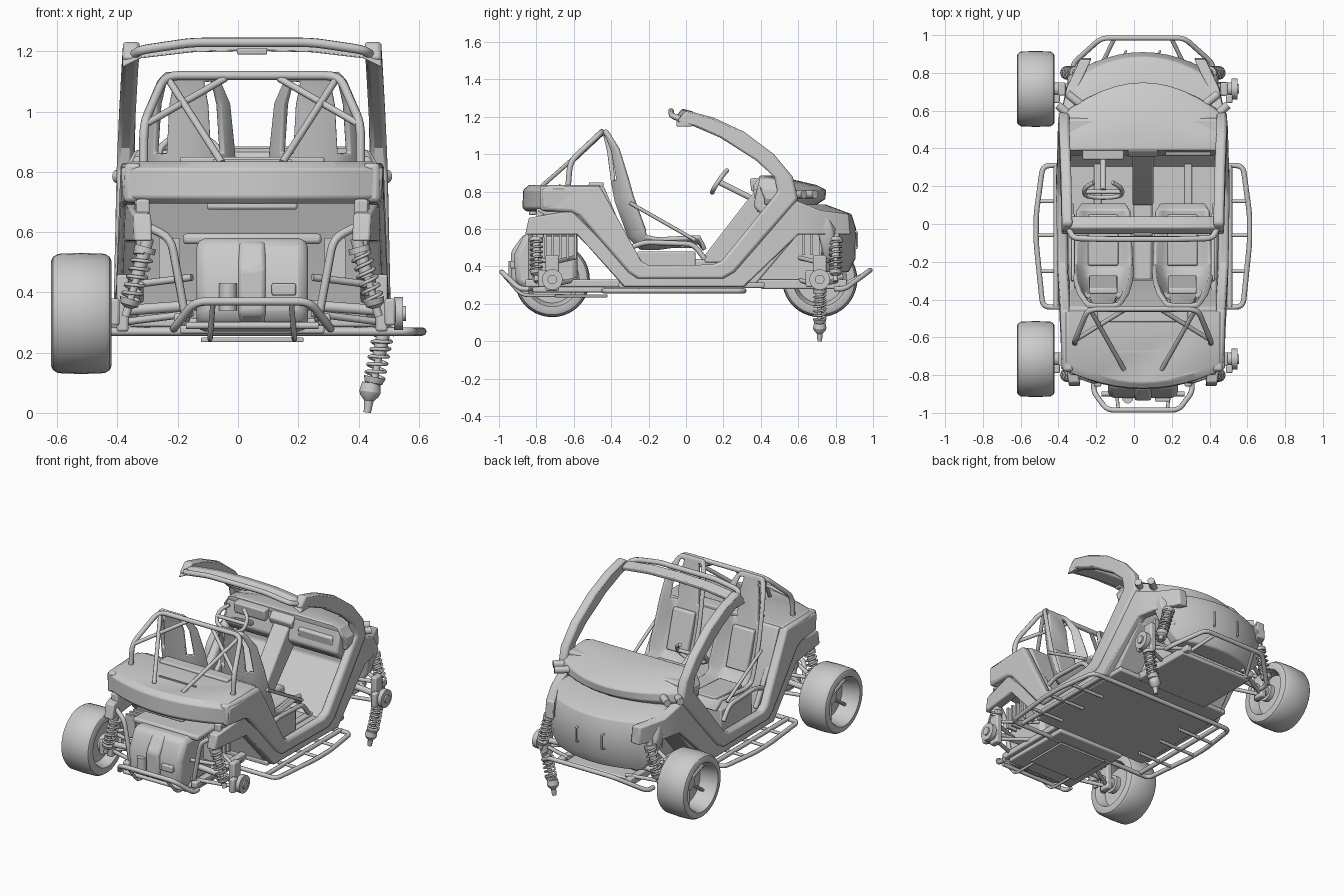
import bpy, bmesh, math
from mathutils import Vector as V

CX = 0.047  # body centre line; helpers work in offsets from it


def finish(name, bm, bevel=0, solid=0):
    bmesh.ops.remove_doubles(bm, verts=bm.verts, dist=1e-5)
    bmesh.ops.recalc_face_normals(bm, faces=bm.faces)
    me = bpy.data.meshes.new(name)
    bm.to_mesh(me)
    bm.free()
    ob = bpy.data.objects.new(name, me)
    bpy.context.collection.objects.link(ob)
    ob.location.x = CX
    if solid:
        m = ob.modifiers.new("thick", 'SOLIDIFY')
        m.thickness, m.offset = solid, 0
    if bevel:
        m = ob.modifiers.new("bevel", 'BEVEL')
        m.width, m.segments, m.angle_limit = bevel, 2, math.radians(35)
    return ob


def skin(name, rings, bevel=0, caps=True):
    bm = bmesh.new()
    R = [[bm.verts.new(p) for p in r] for r in rings]
    n = len(R[0])
    for a, b in zip(R, R[1:]):
        for i in range(n):
            bm.faces.new((a[i], a[(i + 1) % n], b[(i + 1) % n], b[i]))
    if caps:
        bm.faces.new(R[0])
        bm.faces.new(R[-1])
    return finish(name, bm, bevel)


def prism(name, pts, x0, x1, bevel=.008):
    return skin(name, [[(x, y, z) for y, z in pts] for x in (x0, x1)], bevel)


def box(name, x0, x1, y0, y1, z0, z1, bevel=.008):
    return prism(name, [(y0, z0), (y1, z0), (y1, z1), (y0, z1)], x0, x1, bevel)


def lathe(name, p0, p1, prof, n=24):
    p0, d = V(p0), (V(p1) - V(p0)).normalized()
    q = d.to_track_quat('Z', 'Y')
    return skin(name, [[p0 + q @ V((r * math.cos(k * math.tau / n), r * math.sin(k * math.tau / n), t))
                        for k in range(n)] for t, r in prof], caps=False)


def rod(name, p0, p1, r, n=14):
    L = (V(p1) - V(p0)).length
    return lathe(name, p0, p1, [(0, 0), (0, r), (L, r), (L, 0)], n)


def tube(name, pts, r=.013, fillet=.04):
    P = [V(p) for p in pts]
    out = [P[0]]
    for a, b, c in zip(P, P[1:], P[2:]):
        if not fillet:
            out.append(b)
            continue
        s = b + (a - b).normalized() * min(fillet, (a - b).length * .45)
        e = b + (c - b).normalized() * min(fillet, (c - b).length * .45)
        out += [s.lerp(b, t).lerp(b.lerp(e, t), t) for t in (0, .25, .5, .75, 1)]
    out.append(P[-1])
    cu = bpy.data.curves.new(name, 'CURVE')
    cu.dimensions, cu.bevel_depth, cu.bevel_resolution, cu.use_fill_caps = '3D', r, 2, True
    sp = cu.splines.new('POLY')
    sp.points.add(len(out) - 1)
    for q, p in zip(sp.points, out):
        q.co = (*p, 1)
    ob = bpy.data.objects.new(name, cu)
    bpy.context.collection.objects.link(ob)
    ob.location.x = CX


def plan_loft(name, secs, bevel=.008):
    # sections: z, half width, y at centre of arc, y at arc ends, back y
    rings = []
    for z, hw, yc, ys, yb in secs:
        arc = [(hw * t, ys + (yc - ys) * (1 - t * t), z) for t in [i / 6 - 1 for i in range(13)]]
        rings.append([(-hw, yb, z)] + arc + [(hw, yb, z)])
    return skin(name, rings, bevel)


def width(y, z):
    K = [(-.9, .39), (-.76, .43), (-.4, .44), (0, .45), (.55, .452), (.75, .41), (.9, .33)]
    for (a, wa), (b, wb) in zip(K, K[1:]):
        if y <= b:
            return wa + (wb - wa) * (y - a) / (b - a) - (.05 * (z - .8) if z > .8 else .02 * (z - .8))
    return K[-1][1]


def band(name, s, secs, inset, thick, bevel):
    skin(name, [[(s * (width(y, z) - d), y, z) for y, z, d in
                 ((a, b, inset), (c, e, inset), (c, e, inset + thick), (a, b, inset + thick))]
                for a, b, c, e in secs], bevel)


def shock(name, a, b):
    L = (V(b) - V(a)).length
    lathe(name + "_damper", a, b, [(0, 0), (0, .02), (.03, .02), (.03, .036), (.05, .036), (.05, .022), (L * .5, .022),
          (L * .5, .012), (L - .06, .012), (L - .06, .036), (L - .04, .03), (L - .03, .014), (L, .014), (L, 0)])
    q = (V(b) - V(a)).normalized().to_track_quat('Z', 'Y')
    tube(name + "_spring", [V(a) + q @ V((.031 * math.cos(i * .6), .031 * math.sin(i * .6), .05 + (L - .11) * i / 60))
                            for i in range(61)], .006, 0)


def seat(name, cx):
    rows = [(.10, .49, .12, 0), (.07, .53, .14, .03), (-.15, .5, .15, .05), (-.24, .5, .15, .07), (-.3, .56, .155, .09),
            (-.37, .75, .15, .09), (-.39, .86, .145, .08), (-.41, 1.02, .13, .05), (-.43, 1.1, .1, .02), (-.435, 1.13, .08, 0)]
    cols = [(-1, 1), (-.75, .3), (-.5, 0), (.5, 0), (.75, .3), (1, 1)]
    bm = bmesh.new()
    G = []
    for i, (y, z, hw, w) in enumerate(rows):
        a, b = rows[max(i - 1, 0)], rows[min(i + 1, len(rows) - 1)]
        n = V((0, b[1] - a[1], a[0] - b[0])).normalized() * w
        G.append([bm.verts.new(V((cx + hw * t, y, z)) + n * k) for t, k in cols])
    for i in range(len(rows) - 1):
        for j in range(5):
            if not (i in (6, 7) and j in (1, 3)):  # harness openings
                bm.faces.new((G[i][j], G[i][j + 1], G[i + 1][j + 1], G[i + 1][j]))
    finish(name + "_shell", bm, .006, .025)
    prism(name + "_back_pad", [(-.27, .58), (-.34, .82), (-.37, .82), (-.31, .58)], cx - .075, cx + .075)
    prism(name + "_cushion", [(.05, .5), (.05, .545), (-.22, .53), (-.22, .5)], cx - .08, cx + .08)
    box(name + "_base", cx - .12, cx + .12, -.26, .05, .3, .48)


UPPER = [(-.78, .83, -.78, .70), (-.62, .83, -.61, .69), (-.46, .83, -.57, .67), (-.24, .43, -.31, .37), (-.2, .405, -.26, .335),
         (.14, .41, .2, .335), (.19, .43, .26, .37), (.49, .80, .60, .76), (.47, .88, .57, .88), (.37, .97, .47, 1.0),
         (.18, 1.09, .31, 1.12), (.04, 1.15, .15, 1.195), (-.05, 1.175, .0, 1.235)]
LOWER = [(-.84, .66, -.86, .57), (-.61, .70, -.58, .57), (-.30, .39, -.33, .29), (.2, .37, .31, .29), (.57, .76, .60, .57),
         (.72, .70, .72, .57), (.87, .68, .88, .57)]

for s, side in ((-1, "left"), (1, "right")):
    # body sides and windscreen pillars
    band("side_panel_" + side, s, UPPER, 0, .055, .014)
    band("lower_fender_" + side, s, LOWER, .015, .06, .008)
    prism("rear_side_wall_" + side, [(-.80, .7), (-.62, .6), (-.33, .33), (-.22, .4), (-.46, .8)], s * .36, s * .39)
    # lamps on the hood edge
    for k, y in enumerate((.58, .64)):
        rod(f"lamp_{side}_{k}", (s * (.36 - k * .06), y - .03, .785), (s * (.45 - k * .05), y + .05, .785), .022)
    # side step bars
    tube("step_outer_" + side, [(0, .31, .27), (s * .53, .31, .27), (s * .565, .05, .27), (s * .565, -.1, .27),
                                (s * .53, -.44, .27), (0, -.44, .27)], .014)
    tube("step_inner_" + side, [(s * .46, .31, .275), (s * .46, -.44, .275)], .014)
    for y in (.12, -.06, -.25):
        tube("step_rung_" + side, [(s * .3, y, .272), (s * .56, y, .27)], .01)
    # rear roll cage bracing
    tube("cage_brace_" + side, [(s * .28, -.45, 1.11), (s * .10, -.77, .83)], .012)
    tube("cage_cross_" + side, [(s * .09, -.45, 1.11), (s * .35, -.61, .96)], .012)
    # seats and side rails
    seat("seat_" + side, s * .21)
    tube("seat_rod_" + side, [(s * .37, -.3, .74), (s * .37, .05, .54)], .01)
    tube("sill_rail_" + side, [(s * .38, -.3, .5), (s * .38, -.22, .53), (s * .38, .04, .52), (s * .38, .1, .44)], .014)
    # suspension
    for e, end in ((-1, "rear"), (1, "front")):
        tag = f"{end}_{side}"
        shock("shock_" + tag, (s * .345, e * .8, .58), (s * .42, e * .8, .32))
        for z in (.31, .43):
            for y in (.59, .83):
                tube("control_arm_" + tag, [(s * .2, e * y, z + .02), (s * .44, e * .715, z - .01)], .012)
        box("upright_" + tag, s * .41, s * .45, e * .715 - .035, e * .715 + .035, .27, .46)
        rod("axle_" + tag, (s * .15, e * .715, .36), (s * .49, e * .715, .335), .018)
        lathe("hub_" + tag, (s * .44, e * .715, .33), (s * .6, e * .715, .33),
              [(0, 0), (0, .035), (.03, .035), (.03, .055), (.06, .055), (.06, .025), (.07, .025), (.07, 0)])
        box("brake_caliper_" + tag, s * .44, s * .475, e * .715 - .075, e * .715 - .03, .29, .38)
    # frame posts and rails at the rear
    box("rear_post_" + side, s * .34, s * .385, -.80, -.76, .55, .71)
    tube("engine_frame_" + side, [(s * .22, -.5, .31), (s * .22, -.83, .31), (s * .27, -.83, .58), (s * .35, -.8, .62)], .014)
    box("frame_rail_" + side, s * .22, s * .26, -.86, .86, .29, .33)
    for k in range(5):
        box("cooling_fin_" + side, s * .24, s * .32, .62 + k * .045, .635 + k * .045, .46, .58, 0)
        box("engine_side_fin_" + side, s * .24, s * .31, -.76 + k * .04, -.745 + k * .04, .44, .58, 0)
    tube("nose_handle_" + side, [(s * .09 - .01, .895, .59), (s * .09, .915, .585), (s * .09, .915, .5), (s * .09 - .01, .895, .495)], .006, .01)

# one loose shock hanging at the front right
shock("loose_shock", (.445, .715, .31), (.395, .715, .06))
lathe("loose_shock_end", (.395, .715, .1), (.382, .715, 0), [(0, 0), (0, .03), (.03, .036), (.045, .03), (.06, .016), (.1, .012), (.1, 0)])

# wheels, fitted on the left only
for y, end in ((-.715, "rear"), (.715, "front")):
    a, b = (-.467, y, .33), (-.667, y, .33)
    lathe("wheel_" + end, a, b, [(.06, 0), (.06, .125), (.02, .135), (0, .145), (0, .175), (.006, .188), (.022, .198), (.1, .201),
          (.178, .198), (.194, .188), (.2, .175), (.2, .152), (.19, .145), (.09, .13), (.08, .05), (.11, .045), (.11, 0)], 40)
    for k in range(5):
        c, d = math.cos(k * math.tau / 5), math.sin(k * math.tau / 5)
        rod(f"wheel_spoke_{end}", (-.568, y + .03 * c, .33 + .03 * d), (-.59, y + .138 * c, .33 + .138 * d), .01, 8)

# windscreen header and roof rail
HX = [(-.43, 1.165), (-.37, 1.195), (-.2, 1.215), (0, 1.22), (.2, 1.215), (.37, 1.195), (.43, 1.165)]
skin("windscreen_header", [[(x, -.055, z - .018), (x, .035, z - .018), (x, .04, z + .008), (x, -.02, z + .024)] for x, z in HX], .006)
tube("roof_rail", [(-.39, -.03, 1.19), (-.37, -.075, 1.205), (-.2, -.08, 1.23), (.2, -.08, 1.23), (.37, -.075, 1.205), (.39, -.03, 1.19)], .016)
box("roof_mirror", -.05, .05, -.06, -.02, 1.19, 1.21, .004)

# hood, nose and front tub
plan_loft("hood", [(.73, .42, .70, .57, .42), (.76, .435, .745, .58, .42), (.81, .43, .75, .57, .40), (.835, .41, .70, .54, .39),
                   (.87, .39, .55, .46, .39), (.885, .33, .47, .42, .39)])
plan_loft("nose", [(.37, .29, .87, .80, .74), (.44, .35, .905, .79, .74), (.60, .40, .91, .78, .70), (.68, .385, .885, .75, .60),
                   (.73, .36, .75, .65, .55)])
prism("front_tub", [(.3, .29), (.72, .31), (.72, .58), (.66, .72), (.56, .76), (.52, .5)], -.24, .24)
prism("firewall", [(.54, .8), (.58, .8), (.58, .55), (.36, .29), (.3, .31), (.53, .57)], -.40, .40)

# dashboard, console and steering
prism("dashboard", [(.39, .86), (.56, .86), (.56, .66), (.42, .66), (.36, .72)], -.40, .40, .015)
prism("glove_box", [(.36, .81), (.39, .82), (.41, .69), (.38, .69)], .12, .36)
prism("instrument_pod", [(.34, .87), (.45, .88), (.45, .82), (.35, .80)], -.32, -.1)
prism("centre_console", [(.42, .86), (.34, .77), (.10, .46), (.10, .42), (.2, .42), (.46, .7)], -.055, .055)
prism("console_screen", [(.355, .83), (.39, .87), (.42, .85), (.37, .79)], -.08, .08)
box("centre_tunnel", -.05, .05, -.36, .34, .3, .44, .015)
rod("steering_column", (-.21, .40, .74), (-.21, .18, .85), .016)
tube("steering_yoke", [(-.26, .22, .915), (-.31, .19, .88), (-.31, .15, .82), (-.25, .14, .795), (-.17, .14, .795), (-.11, .15, .82),
                       (-.11, .19, .88), (-.16, .22, .915)], .012, .03)
tube("steering_spoke", [(-.31, .17, .85), (-.11, .17, .85)], .012)
for x in (-.27, -.2):
    prism("pedal", [(.36, .44), (.37, .45), (.42, .36), (.41, .35)], x - .02, x + .02, .003)

# floor, bulkhead and skid plates
box("floor", -.41, .41, -.36, .42, .285, .315)
prism("rear_bulkhead", [(-.44, .83), (-.30, .5), (-.27, .30), (-.35, .29), (-.4, .5), (-.52, .83)], -.39, .39)
box("rear_skid_plate", -.24, .24, -.82, -.34, .262, .29)
box("front_skid_plate", -.26, .26, .4, .82, .28, .305)
box("under_tray", -.17, .17, -.7, -.42, .235, .25, .003)

# rear deck
plan_loft("rear_deck", [(.695, .40, -.855, -.75, -.46), (.715, .43, -.875, -.765, -.46), (.81, .435, -.87, -.765, -.46),
                        (.835, .40, -.84, -.73, -.46)])
box("deck_ledge", -.24, .24, -.52, -.44, .82, .85)
box("deck_slot", -.13, .13, -.68, -.67, .83, .842, 0)
box("rear_panel", -.15, .15, -.84, -.8, .675, .70)

# roll hoop
tube("roll_hoop", [(-.36, -.63, .83), (-.36, -.62, .96), (-.29, -.45, 1.12), (.29, -.45, 1.12), (.36, -.62, .96), (.36, -.63, .83)], .015, .05)

# engine and gearbox
prism("engine", [(-.86, .58), (-.58, .58), (-.58, .29), (-.84, .27), (-.91, .31), (-.92, .46)], -.185, .185, .03)
prism("engine_rib", [(-.87, .57), (-.7, .57), (-.7, .28), (-.87, .28), (-.935, .33), (-.935, .48)], -.045, .045, .015)
box("engine_upper_cover", -.23, .23, -.8, -.56, .56, .595, .012)
box("engine_hatch", .065, .145, -.94, -.88, .39, .43, .006)
rod("oil_filter", (-.08, -.92, .34), (-.08, -.92, .43), .03)

# bumpers
tube("rear_bumper", [(-.26, -.84, .28), (-.26, -.89, .28), (-.19, -.985, .37), (.19, -.985, .37), (.26, -.89, .28), (.26, -.84, .28)], .014)
tube("rear_bumper_lower", [(-.22, -.9, .29), (.22, -.9, .29)], .012)
tube("front_bumper", [(-.37, .79, .28), (-.37, .85, .28), (-.22, .985, .38), (.22, .985, .38), (.37, .85, .28), (.37, .79, .28)], .014)
for s in (-1, 1):
    tube("rear_bumper_stay", [(s * .13, -.985, .365), (s * .14, -.88, .245), (s * .14, -.65, .245)], .009)
    tube("front_bumper_stay", [(s * .15, .985, .375), (s * .22, .84, .3)], .011)

# smooth shading with sharp creases
for ob in bpy.context.scene.objects:
    ob.select_set(ob.type == 'MESH')
    if ob.type == 'MESH':
        bpy.context.view_layer.objects.active = ob
bpy.ops.object.shade_smooth_by_angle(angle=math.radians(32))
